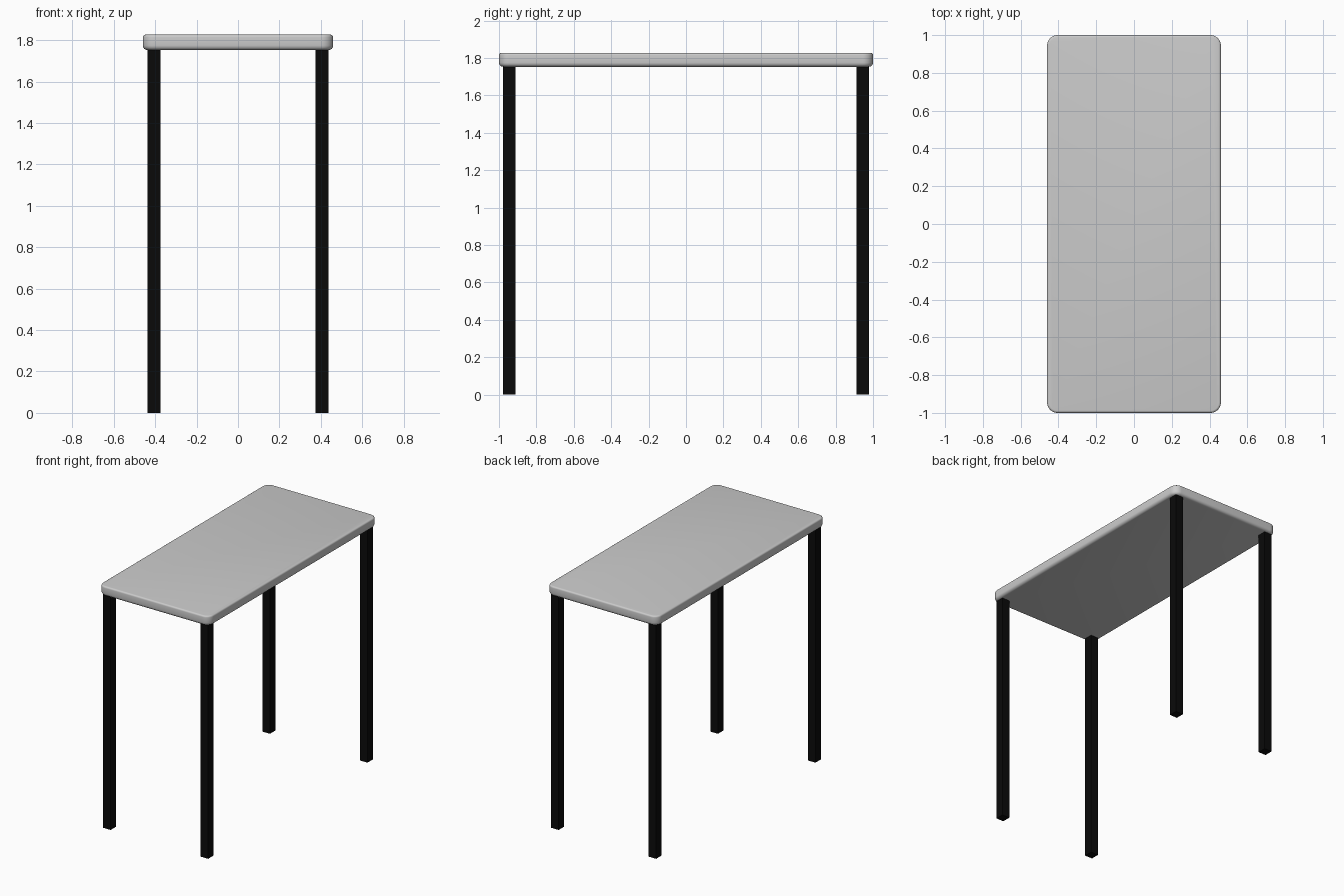
import bpy, bmesh, math

if "Cube" in bpy.data.objects:
    bpy.data.objects.remove(bpy.data.objects["Cube"])

black = bpy.data.materials.new("black_metal")
black.diffuse_color = (0.003, 0.003, 0.003, 1)
black.use_nodes = True
black.node_tree.nodes["Principled BSDF"].inputs["Base Color"].default_value = black.diffuse_color


def box(name, x, y, z, sx, sy, sz, edit=None, mat=None):
    bm = bmesh.new()
    bmesh.ops.create_cube(bm, size=1)
    for v in bm.verts:
        v.co.x *= sx
        v.co.y *= sy
        v.co.z *= sz
    if edit:
        edit(bm)
    mesh = bpy.data.meshes.new(name)
    bm.to_mesh(mesh)
    bm.free()
    ob = bpy.data.objects.new(name, mesh)
    ob.location = (x, y, z)
    bpy.context.collection.objects.link(ob)
    if mat:
        mesh.materials.append(mat)
    return ob


def bevel(bm, edges, radius, segments):
    bmesh.ops.bevel(bm, geom=edges, offset=radius, offset_type='OFFSET',
                    segments=segments, profile=0.5, affect='EDGES')


def round_slab(bm):
    # rounded corners in plan
    bevel(bm, [e for e in bm.edges
               if abs(e.verts[0].co.z - e.verts[1].co.z) > 0.01], 0.055, 8)
    # small rounding on the upper rim, larger on the lower rim
    for sign, radius in ((1, 0.012), (-1, 0.022)):
        cap = max(bm.faces, key=lambda f: sign * f.calc_center_median().z)
        bevel(bm, list(cap.edges), radius, 4)


# Table top
BOTTOM, TOP = 1.753, 1.827
top = box("table_top", 0, 0, (BOTTOM + TOP) / 2, 0.92, 2.0, TOP - BOTTOM, round_slab)
bpy.context.view_layer.objects.active = top
top.select_set(True)
bpy.ops.object.shade_smooth_by_angle(angle=math.radians(40))

# Four square legs
for side, sx in (("left", -1), ("right", 1)):
    for end, sy in (("front", -1), ("back", 1)):
        box(f"{end}_{side}_leg", sx * 0.405, sy * 0.945, BOTTOM / 2,
            0.063, 0.065, BOTTOM, mat=black)
